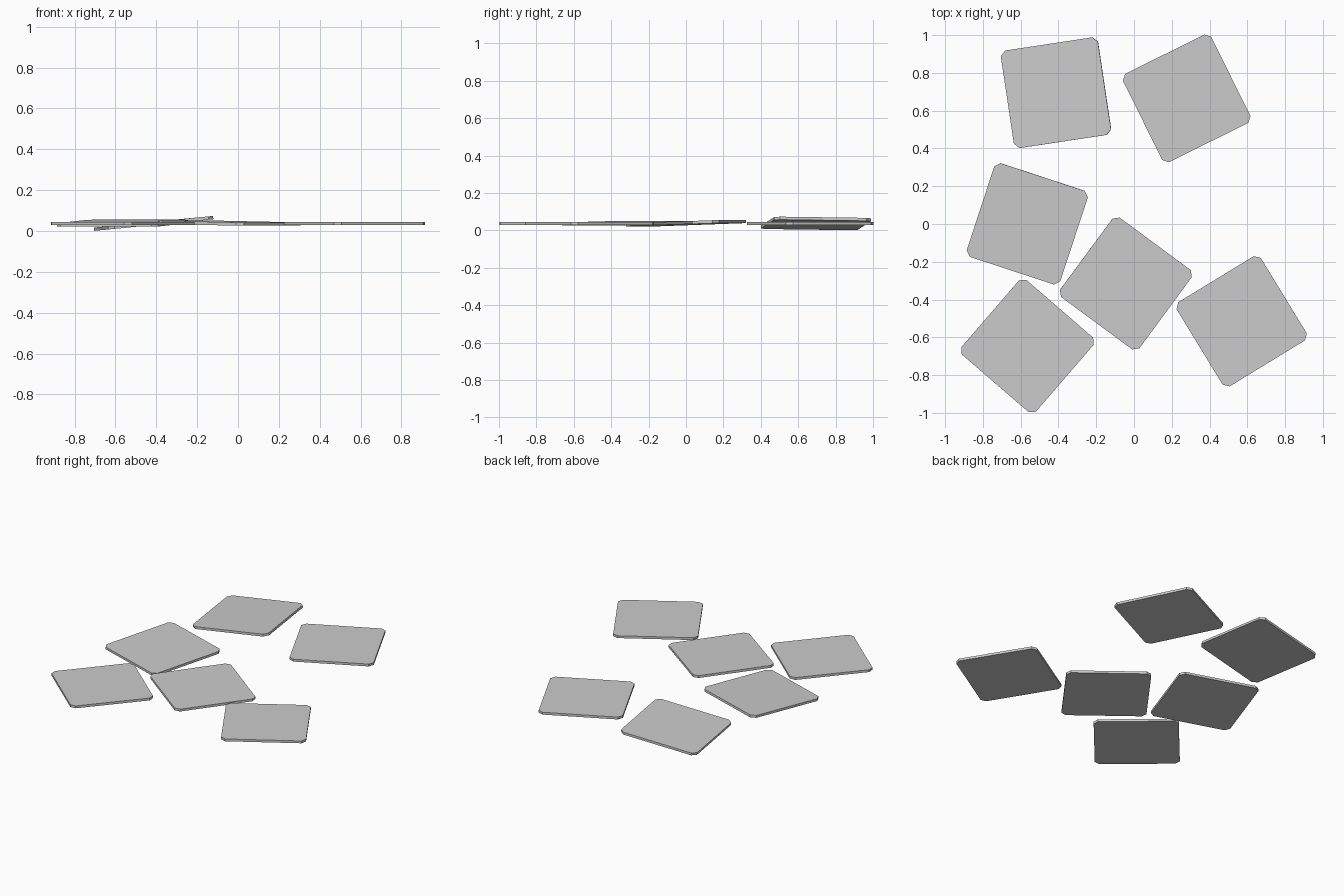
import bpy, bmesh
from math import radians
from mathutils import Euler, Matrix

if "Cube" in bpy.data.objects:
    bpy.data.objects.remove(bpy.data.objects["Cube"])

SIDE, CUT, THICK = 0.522, 0.027, 0.016


def card(name, x, y, z, turn, tilt_x=0, tilt_y=0):
    """Thin square card with clipped corners, tilted in its own axes then turned."""
    h = SIDE / 2
    k = h - CUT
    outline = [(h, -k), (h, k), (k, h), (-k, h), (-h, k), (-h, -k), (-k, -h), (k, -h)]
    bm = bmesh.new()
    face = bm.faces.new([bm.verts.new((px, py, -THICK / 2)) for px, py in outline])
    ext = bmesh.ops.extrude_face_region(bm, geom=[face])
    top = [v for v in ext["geom"] if isinstance(v, bmesh.types.BMVert)]
    bmesh.ops.translate(bm, verts=top, vec=(0, 0, THICK))
    bmesh.ops.recalc_face_normals(bm, faces=bm.faces)
    mesh = bpy.data.meshes.new(name)
    bm.to_mesh(mesh)
    bm.free()
    obj = bpy.data.objects.new(name, mesh)
    bpy.context.collection.objects.link(obj)
    rot = Matrix.Rotation(radians(turn), 4, 'Z') @ Euler((radians(tilt_x), radians(tilt_y), 0)).to_matrix().to_4x4()
    obj.matrix_world = Matrix.Translation((x, y, z)) @ rot


# scattered cards: centre, turn, slight tilts
card("card_back_left", -0.413, 0.695, 0.037, 8.6, -0.8, -5.5)
card("card_back_right", 0.279, 0.665, 0.037, 26.3)
card("card_middle_left", -0.565, 0.001, 0.038, -18.2, 2.0, 0)
card("card_middle", -0.043, -0.315, 0.038, -36.4, 0, 1.0)
card("card_front_left", -0.564, -0.646, 0.037, -40.8)
card("card_front_right", 0.570, -0.515, 0.037, 31.4)
